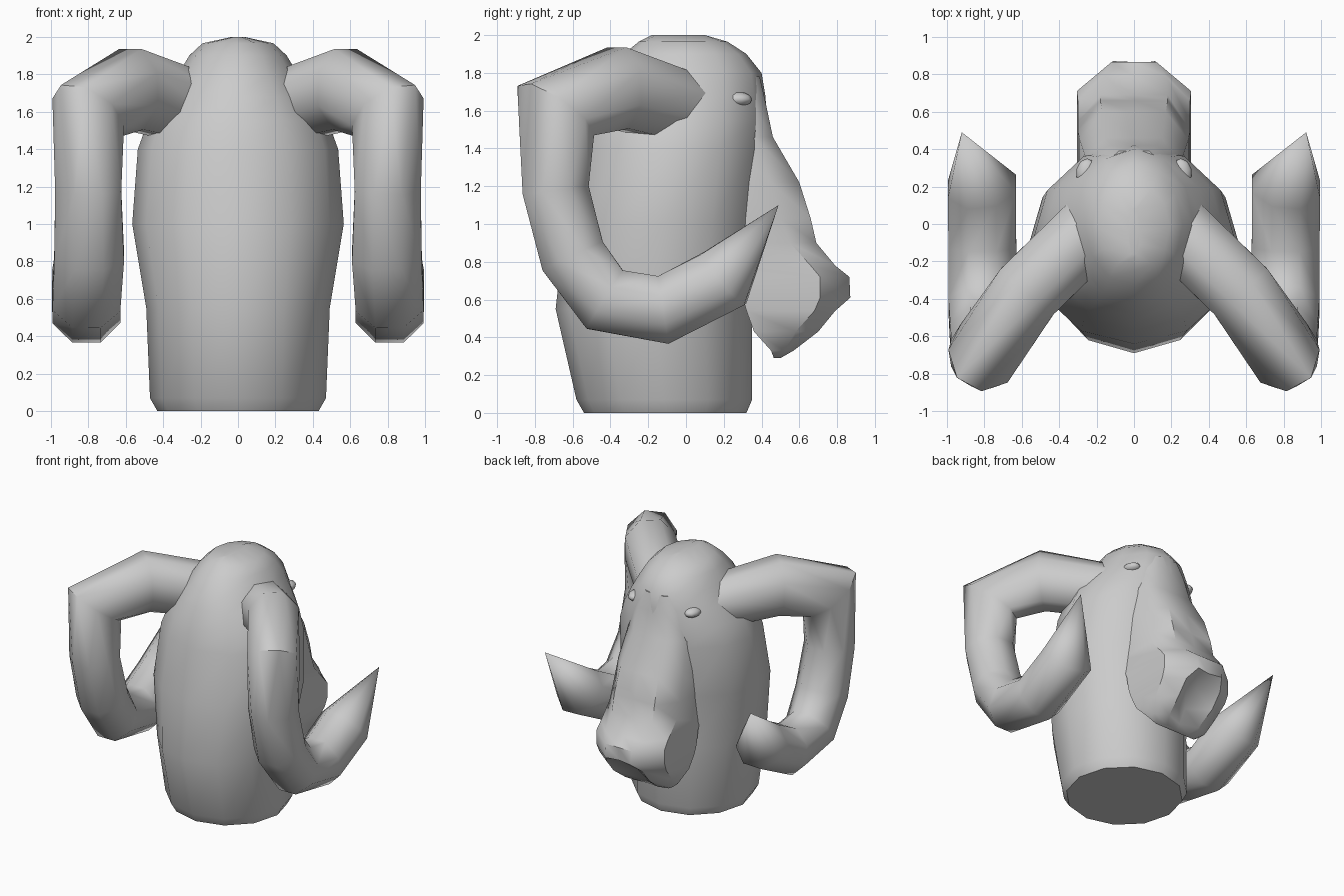
import bpy, bmesh
from math import sin, cos, pi, radians
from mathutils import Vector

if "Cube" in bpy.data.objects:
    bpy.data.objects.remove(bpy.data.objects["Cube"])


def loft(name, rings, tip=None, mirror=False, angle=50):
    """Skin a list of equal-length point rings, cap the ends or run to a tip."""
    bm = bmesh.new()
    vr = [[bm.verts.new(p) for p in r] for r in rings]
    n = len(vr[0])
    for a, b in zip(vr, vr[1:]):
        for i in range(n):
            j = (i + 1) % n
            bm.faces.new((a[i], a[j], b[j], b[i]))
    bm.faces.new(vr[0])
    if tip:
        t = bm.verts.new(tip)
        for i in range(n):
            bm.faces.new((vr[-1][i], vr[-1][(i + 1) % n], t))
    else:
        bm.faces.new(vr[-1])
    bmesh.ops.recalc_face_normals(bm, faces=bm.faces)
    me = bpy.data.meshes.new(name)
    bm.to_mesh(me)
    bm.free()
    ob = bpy.data.objects.new(name, me)
    bpy.context.collection.objects.link(ob)
    bpy.ops.object.select_all(action='DESELECT')
    ob.select_set(True)
    bpy.context.view_layer.objects.active = ob
    bpy.ops.object.shade_smooth_by_angle(angle=radians(angle))
    if mirror:
        m = ob.modifiers.new("mirror", 'MIRROR')
        m.use_mirror_merge = False
    return ob


# Neck and skull: z, half width, back y, face y
body = [(0, .43, -.54, .32), (.07, .47, -.58, .35), (.55, .49, -.69, .35),
        (1.0, .565, -.64, .40), (1.4, .535, -.57, .43), (1.55, .48, -.53, .43),
        (1.68, .40, -.48, .42), (1.8, .32, -.42, .40), (1.9, .26, -.33, .32),
        (1.965, .19, -.25, .22), (2.0, .03, -.18, .10)]
rings = []
for z, rx, y0, y1 in body:
    cy, ry = (y0 + y1) / 2, (y1 - y0) / 2
    rings.append([(rx * sin(2 * pi * i / 12), cy - ry * cos(2 * pi * i / 12), z)
                  for i in range(12)])
loft("neck_and_head", rings)

# Muzzle slices: z, half width, nose half width, back y, side y, front y, cleft
muzzle = [(1.78, .16, .08, .20, .32, .39, 0), (1.65, .22, .12, .20, .34, .42, 0),
          (1.46, .26, .15, .20, .36, .46, 0), (1.22, .29, .17, .20, .45, .60, 0),
          (1.03, .30, .18, .20, .50, .66, 0), (.90, .30, .18, .20, .55, .69, 0),
          (.78, .30, .17, .25, .66, .79, 0), (.72, .305, .12, .28, .71, .865, 0),
          (.61, .305, .11, .30, .71, .87, .02), (.54, .30, .16, .32, .68, .79, .08),
          (.43, .28, .16, .36, .58, .70, .12), (.33, .24, .14, .45, .52, .57, .05),
          (.29, .18, .10, .465, .48, .50, .01)]
loft("muzzle", [[(w, b, z), (w, s, z), (n, f, z), (0, f - c, z),
                 (-n, f, z), (-w, s, z), (-w, b, z)]
                for z, w, n, b, s, f, c in muzzle])

# Curled horns: centre, side direction, side radius, in-plane radius
X = (1, 0, 0)
path = [((.24, -.04, 1.62), (.74, .67, 0), .19, .19),
        ((.57, -.36, 1.72), (.80, .60, 0), .19, .22),
        ((.80, -.69, 1.60), (.90, .43, 0), .185, .235),
        ((.80, -.69, 1.18), X, .18, .18), ((.795, -.60, .83), X, .19, .18),
        ((.81, -.43, .60), X, .185, .185), ((.81, -.12, .545), X, .185, .185),
        ((.812, .20, .71), X, .187, .18)]
tip = Vector((.92, .49, 1.10))
pts = [Vector(p[0]) for p in path] + [tip]
rings = []
for k, (c, s, ra, rb) in enumerate(path):
    t = (pts[k + 1] - pts[k]).normalized()
    if k:
        t += (pts[k] - pts[k - 1]).normalized()
    v = Vector(s).cross(t).normalized()
    u = t.cross(v).normalized()
    rings.append([pts[k] + 1.06 * (u * ra * cos((i + .5) * pi / 4) +
                                   v * rb * sin((i + .5) * pi / 4))
                  for i in range(8)])
loft("horns", rings, tip=tip, mirror=True)

# Eyes: small lids set into the skull
for sx in (-1, 1):
    bpy.ops.mesh.primitive_uv_sphere_add(segments=10, ring_count=6, radius=1,
                                         location=(sx * .25, .27, 1.66))
    eye = bpy.context.object
    eye.name = "eye"
    eye.scale = (.06, .08, .04)
    bpy.ops.object.shade_smooth()
